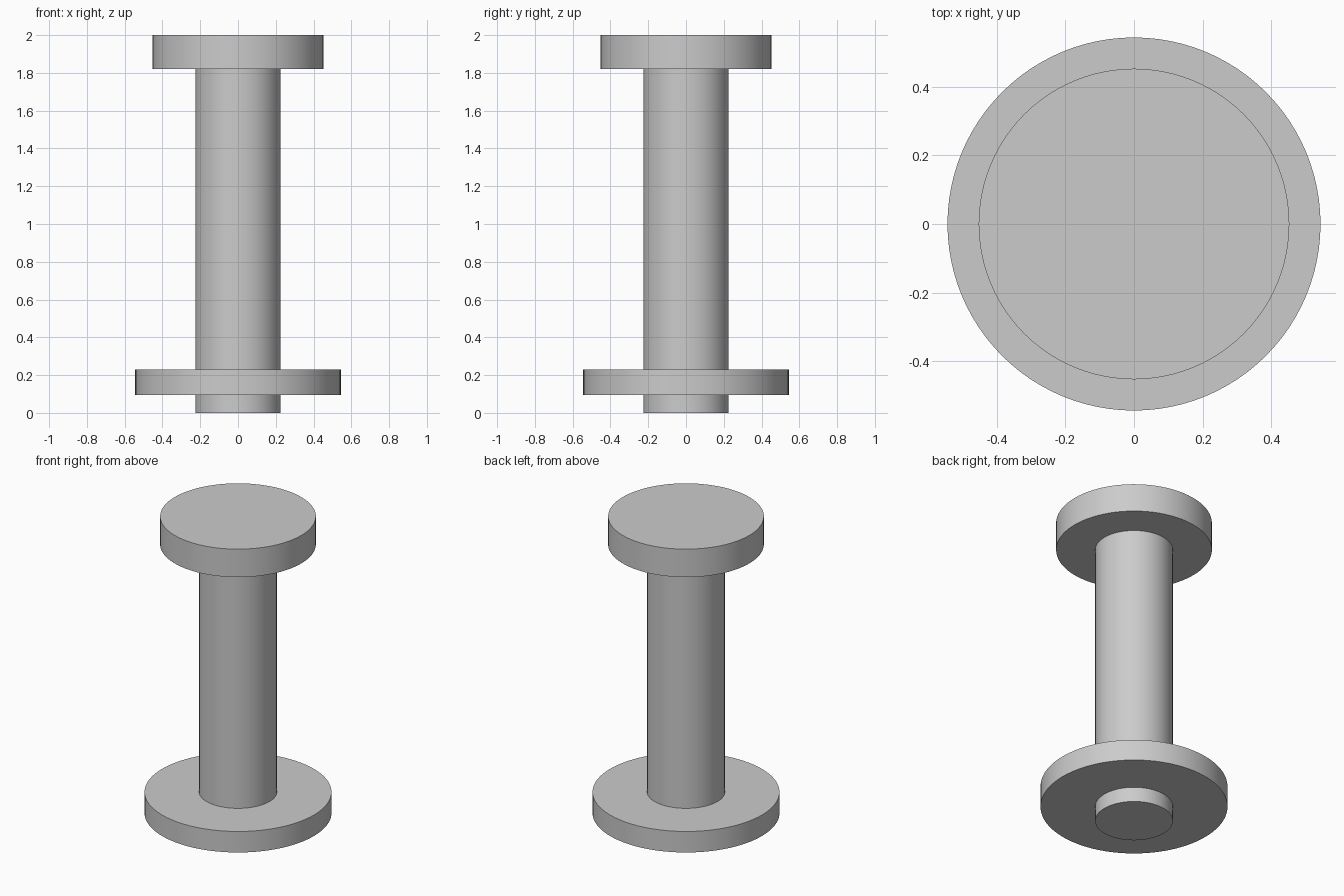
import bpy

cube = bpy.data.objects.get("Cube")
if cube:
    bpy.data.objects.remove(cube, do_unlink=True)

# Single plain grey
grey = bpy.data.materials.new("plain_grey")
grey.use_nodes = True
colour = (0.6, 0.6, 0.6, 1)
grey.diffuse_color = colour
grey.node_tree.nodes["Principled BSDF"].inputs["Base Color"].default_value = colour


def disc(name, radius, bottom, top):
    """Upright smooth cylinder between two heights."""
    bpy.ops.mesh.primitive_cylinder_add(
        vertices=96, radius=radius, depth=top - bottom,
        location=(0, 0, (bottom + top) / 2))
    part = bpy.context.object
    part.name = name
    part.data.materials.append(grey)
    bpy.ops.object.shade_smooth_by_angle()
    return part


# Shaft pokes out below the flange; the head caps it
disc("lower_stub", 0.226, 0, 0.095)
disc("flange", 0.544, 0.095, 0.23)
disc("shaft", 0.226, 0.23, 1.82)
disc("head", 0.453, 1.82, 2)
